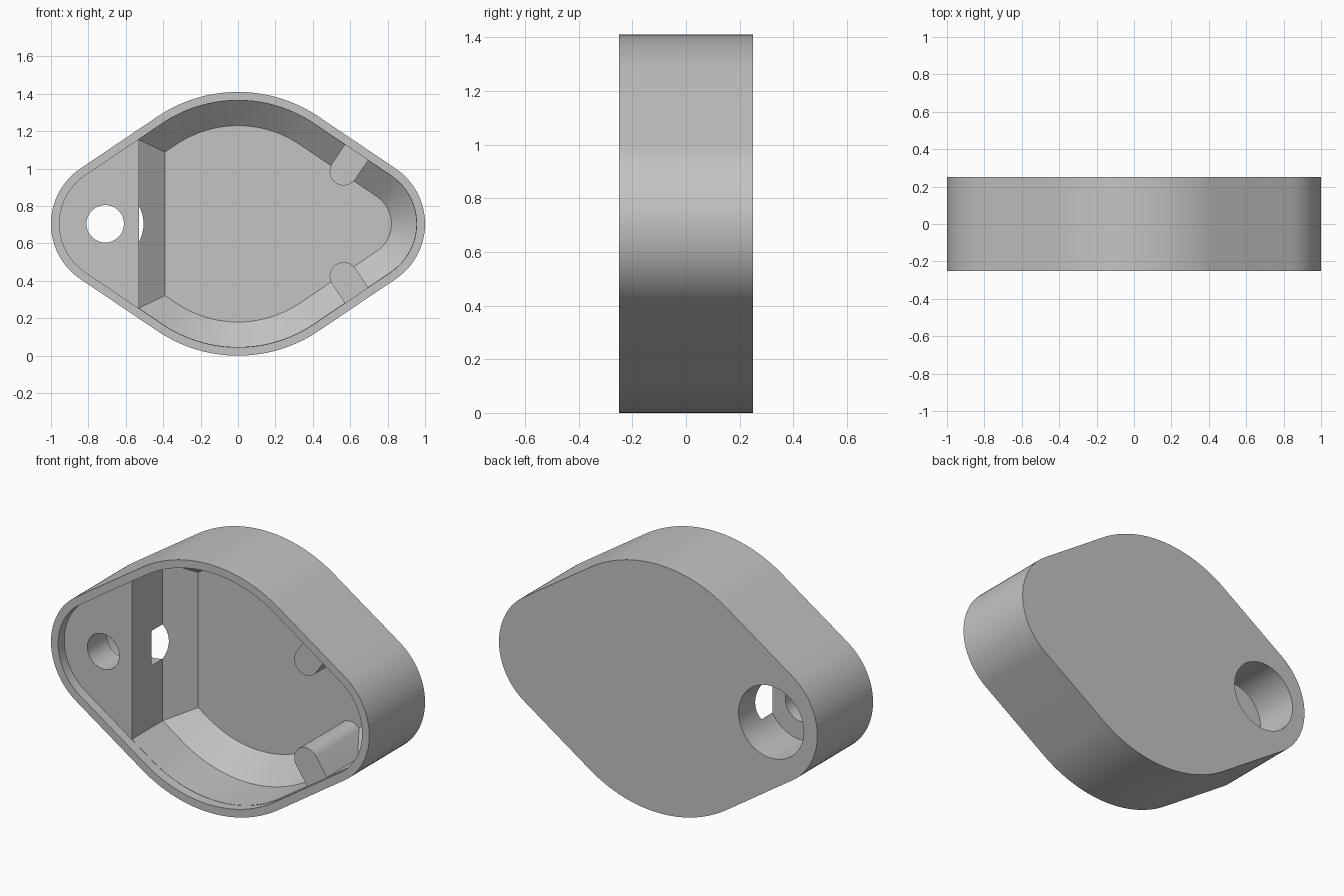
import bpy
import bmesh
from math import sin, cos, pi, radians

cube = bpy.data.objects.get("Cube")
if cube:
    bpy.data.objects.remove(cube, do_unlink=True)

grey = bpy.data.materials.new("plain grey")
grey.use_nodes = True
colour = (0.55, 0.55, 0.55, 1)
grey.diffuse_color = colour
grey.node_tree.nodes["Principled BSDF"].inputs["Base Color"].default_value = colour

MID = 0.705            # height of the long axis
SLOPE = radians(34)    # slope of the straight flanks
BIG, END = 0.77, 0.356 # radii of the broad and the end arcs
FRONT, BACK = -0.25, 0.25
LEDGE, FLOOR = -0.195, 0.2


def arc(cx, cz, r, a, b, n):
    return [(cx + r * cos(a + (b - a) * i / n), cz + r * sin(a + (b - a) * i / n))
            for i in range(n + 1)]


def outline(inset, wall=None):
    """Rounded lozenge moved inwards; wall cuts it off straight at that x."""
    r, big, c, drop = END - inset, BIG - inset, 1 - END, BIG - MID
    turn = pi / 2 - SLOPE
    pts = arc(c, MID, r, -turn, turn, 24)
    pts += arc(0, MID - drop, big, turn, pi - turn, 32)
    if wall is None:
        pts += arc(-c, MID, r, pi - turn, pi + turn, 24)
    else:
        reach = c * sin(SLOPE) + r
        h = (reach + wall * sin(SLOPE)) / cos(SLOPE)
        pts += [(wall, MID + h), (wall, MID - h)]
    return pts + arc(0, MID + drop, big, pi + turn, 2 * pi - turn, 32)


def loft(name, *sections):
    """Solid through matching (y, points) sections."""
    bm = bmesh.new()
    rings = [[bm.verts.new((x, y, z)) for x, z in pts] for y, pts in sections]
    n = len(rings[0])
    for a, b in zip(rings, rings[1:]):
        for i in range(n):
            j = (i + 1) % n
            bm.faces.new((a[i], a[j], b[j], b[i]))
    bm.faces.new(rings[0])
    bm.faces.new(rings[-1])
    bmesh.ops.recalc_face_normals(bm, faces=bm.faces)
    mesh = bpy.data.meshes.new(name)
    bm.to_mesh(mesh)
    bm.free()
    mesh.materials.append(grey)
    ob = bpy.data.objects.new(name, mesh)
    bpy.context.collection.objects.link(ob)
    return ob


def combine(target, tool, operation):
    mod = target.modifiers.new(tool.name, "BOOLEAN")
    mod.operation, mod.solver, mod.object = operation, "EXACT", tool
    bpy.context.view_layer.objects.active = target
    bpy.ops.object.modifier_apply(modifier=mod.name)
    bpy.data.objects.remove(tool, do_unlink=True)


def circle(x, r):
    return arc(x, MID, r, 0, 2 * pi, 48)[:-1]


# Outer shell
shell = loft("housing", (FRONT, outline(0)), (BACK, outline(0)))

# Shallow lip, then the deep pocket with a chamfered floor
lip = outline(0.045)
combine(shell, loft("lip_cutter", (FRONT - 0.1, lip), (LEDGE, lip)), "DIFFERENCE")
side = outline(0.0465, -0.53)
combine(shell, loft("pocket_cutter", (FRONT - 0.05, side), (0.08, side),
                    (FLOOR, outline(0.18, -0.39))), "DIFFERENCE")

# Cord hole and wider counterbore from the back
for name, r, y0, y1 in (("hole_cutter", 0.1, -0.4, 0.1),
                        ("counterbore_cutter", 0.205, -0.02, 0.4)):
    ring = circle(-0.71, r)
    combine(shell, loft(name, (y0, ring), (y1, ring)), "DIFFERENCE")

# Two round-nosed bosses growing out of the flanks
for s in (1, -1):
    nx, nz = sin(SLOPE), cos(SLOPE)
    cx, cz, r, length = 0.565, 0.28, 0.075, 0.145
    pts = arc(cx, cz, r, pi - SLOPE, 2 * pi - SLOPE, 16)
    pts += [(pts[-1][0] + nx * length, pts[-1][1] + nz * length),
            (pts[0][0] + nx * length, pts[0][1] + nz * length)]
    pts = [(x, MID + s * z) for x, z in pts]
    combine(shell, loft("boss", (LEDGE, pts), (FLOOR + 0.02, pts)), "UNION")

# Smooth curves, sharp rims
bpy.ops.object.select_all(action="DESELECT")
shell.select_set(True)
bpy.context.view_layer.objects.active = shell
bpy.ops.object.shade_smooth_by_angle(angle=radians(30))
